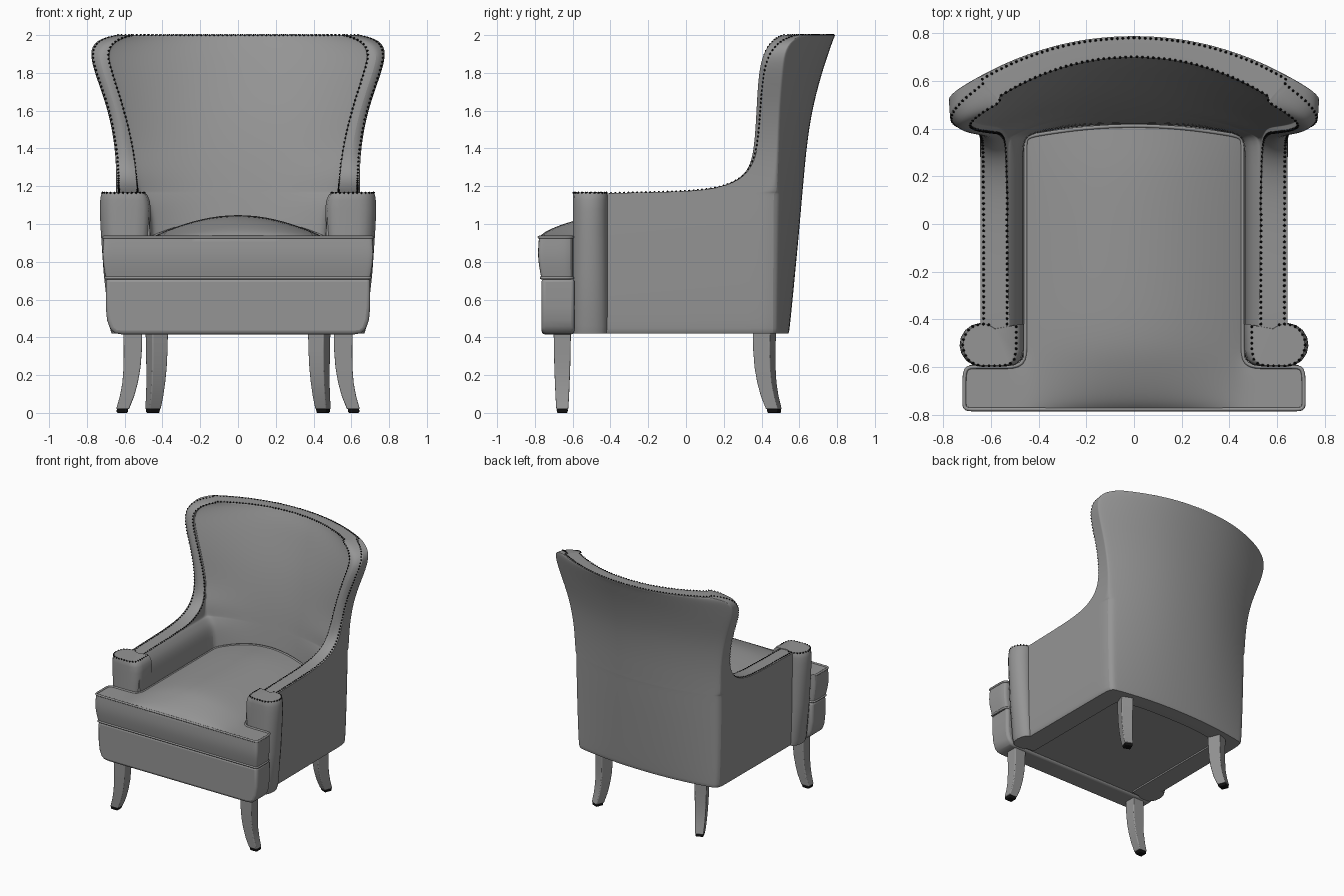
import bpy, bmesh, math
from mathutils import Vector
from mathutils.bvhtree import BVHTree

if "Cube" in bpy.data.objects:
    bpy.data.objects.remove(bpy.data.objects["Cube"])


def material(name, v):
    m = bpy.data.materials.new(name)
    m.diffuse_color = (v, v, v, 1)
    m.use_nodes = True
    m.node_tree.nodes["Principled BSDF"].inputs["Base Color"].default_value = m.diffuse_color
    return m


black = material("black", 0.005)
leather = material("dark_grey", 0.3)


def finish(name, bm, subsurf=0, bevel=0, mirror=False, mat=leather, angle=40):
    bmesh.ops.recalc_face_normals(bm, faces=bm.faces)
    me = bpy.data.meshes.new(name)
    bm.to_mesh(me)
    bm.free()
    ob = bpy.data.objects.new(name, me)
    bpy.context.collection.objects.link(ob)
    me.materials.append(mat)
    if mirror:
        m = ob.modifiers.new("Mirror", 'MIRROR')
        m.use_clip = True
    if bevel:
        b = ob.modifiers.new("Bevel", 'BEVEL')
        b.width, b.segments, b.limit_method = bevel, 3, 'ANGLE'
    if subsurf:
        s = ob.modifiers.new("Subsurf", 'SUBSURF')
        s.levels = s.render_levels = subsurf
    bpy.ops.object.select_all(action='DESELECT')
    ob.select_set(True)
    bpy.context.view_layer.objects.active = ob
    bpy.ops.object.shade_smooth_by_angle(angle=math.radians(angle))
    return ob


def loft(name, rings, **kw):
    bm = bmesh.new()
    vs = [[bm.verts.new(p) for p in r] for r in rings]
    n = len(vs[0])
    for a, b in zip(vs, vs[1:]):
        for i in range(n):
            bm.faces.new((a[i], a[(i + 1) % n], b[(i + 1) % n], b[i]))
    bm.faces.new(vs[0])
    bm.faces.new(vs[-1])
    return finish(name, bm, **kw)


# Back and arms: one U-shaped shell, stacked horizontal half-sections
# z, back y, corner x, corner y, front x, front y, inner back y, inner front x, inner front y
ROWS = [
    (0.42, 0.545, 0.62, 0.48, 0.625, -0.57, 0.41, 0.46, -0.57),
    (0.46, 0.552, 0.63, 0.48, 0.635, -0.57, 0.41, 0.46, -0.57),
    (0.90, 0.595, 0.643, 0.48, 0.645, -0.57, 0.42, 0.46, -0.57),
    (1.08, 0.611, 0.645, 0.481, 0.645, -0.57, 0.446, 0.47, -0.57),
    (1.14, 0.616, 0.645, 0.482, 0.645, -0.57, 0.455, 0.505, -0.57),
    (1.165, 0.6185, 0.645, 0.4825, 0.645, -0.52, 0.459, 0.525, -0.52),
    (1.168, 0.619, 0.645, 0.4825, 0.645, 0.0, 0.4595, 0.53, 0.0),
    (1.195, 0.621, 0.645, 0.483, 0.645, 0.22, 0.464, 0.535, 0.22),
    (1.27, 0.628, 0.645, 0.485, 0.645, 0.34, 0.476, 0.54, 0.34),
    (1.40, 0.640, 0.65, 0.49, 0.648, 0.385, 0.50, 0.555, 0.38),
    (1.60, 0.668, 0.685, 0.497, 0.682, 0.40, 0.55, 0.60, 0.385),
    (1.80, 0.722, 0.76, 0.515, 0.757, 0.415, 0.62, 0.665, 0.395),
    (1.91, 0.760, 0.787, 0.525, 0.783, 0.45, 0.66, 0.695, 0.415),
    (1.975, 0.782, 0.755, 0.56, 0.745, 0.515, 0.69, 0.645, 0.46),
    (2.0, 0.793, 0.65, 0.617, 0.64, 0.60, 0.70, 0.56, 0.51),
]
ARC = (0, 0.25, 0.5, 0.75, 0.92, 1)
SIDE = (0.12, 0.35, 0.65, 0.92, 1)


def strip(z, yb, xc, yc, xf, yf, power):
    pts = [Vector((s * xc, yb - (yb - yc) * s ** power, z)) for s in ARC]
    return pts + [Vector((xc + (xf - xc) * t, yc + (yf - yc) * t, z)) for t in SIDE]


outer, inner = [], []
for z, yb, xc, yc, xf, yf, yi, xi, yif in ROWS:
    outer.append(strip(z, yb, xc, yc, xf, yf, 2.2))
    power = 3.2 - min(1, max(0, (z - 0.9) / 0.9))
    inner.append(strip(z, yi, xi, max(yif + 0.025, 0.36), xi, yif, power))
bm = bmesh.new()
crease = bm.edges.layers.float.new("crease_edge")
grid = []
n = len(outer[0])
for o, i in zip(outer, inner):
    a, b = o[-1], i[-1]
    mid = (a + b) / 2 - Vector((0, 0.012, 0)) + Vector((a.y - b.y, b.x - a.x, 0)) * (0.2 if a.y > b.y else 0)
    grid.append([bm.verts.new(p) for p in o + [mid] + i[::-1]])
for a, b in zip(grid, grid[1:]):
    for k in range(2 * n):
        bm.faces.new((a[k], a[k + 1], b[k + 1], b[k]))
    for k in (n - 1, n + 1):
        bm.edges.get((a[k], b[k]))[crease] = 0.6
for r in (grid[0], grid[-1]):
    for k in range(n - 1):
        bm.faces.new((r[k], r[k + 1], r[2 * n - 1 - k], r[2 * n - k]))
    bm.faces.new((r[n - 1], r[n], r[n + 1]))
    for k in range(2 * n):
        if r is grid[0] or k not in (n - 1, n):
            bm.edges.get((r[k], r[k + 1]))[crease] = 0.75
shell = finish("back_and_arms", bm, subsurf=2, mirror=True, angle=60)

# Scrolled arm fronts
arc = [math.radians(130 - 22 * k) for k in range(11)]
plan = [(0.64 + 0.092 * math.cos(a), -0.507 + 0.092 * math.sin(a)) for a in arc]
plan += [(0.54, -0.598), (0.50, -0.592), (0.472, -0.57), (0.462, -0.53), (0.462, -0.42)]
LEVELS = [(0.42, 0.56, 0.95), (0.46, 0.64, 1), (0.75, 0.86, 1), (0.98, 0.97, 1),
          (1.08, 1, 1), (1.125, 0.985, 1), (1.155, 0.95, 0.99), (1.167, 0.90, 0.95)]


def post_ring(s, z, sx, sy):
    return [(s * (0.59 + (x - 0.59) * sx * (1 if x > 0.59 or z < 1.1 else 2 * sx - 1)),
             -0.51 + (y + 0.51) * sy, z) for x, y in plan]


for s, side in ((1, "right"), (-1, "left")):
    loft("arm_front_" + side, [post_ring(s, *lv) for lv in LEVELS])

# Front rail with rounded lower corners
half = [(0.70, 0.712), (0.70, 0.56), (0.693, 0.49), (0.675, 0.44), (0.65, 0.421), (0.61, 0.415)]
prof = half + [(-x, z) for x, z in half[::-1]]
loft("front_rail", [[(x, y, z) for x, z in prof] for y in (-0.765, -0.59)], bevel=0.02)

# Seat deck underneath
loft("seat_deck", [[(x, y, z) for x, y in ((-0.57, -0.62), (0.57, -0.62), (0.57, 0.47), (-0.57, 0.47))]
                   for z in (0.43, 0.72)])

# T-shaped crowned cushion
XS = [-0.712, -0.67, -0.56, -0.455, -0.39, -0.2, 0, 0.2, 0.39, 0.455, 0.56, 0.67, 0.712]
YS = [-0.778, -0.75, -0.68, -0.60, -0.5, -0.3, -0.05, 0.2, 0.33, 0.415]


def crown(x, y):
    g = min(1, max(0, (y + 0.778) / 0.3)) ** 0.6 * (1 - 0.12 * max(0, (y - 0.2) / 0.2))
    return 0.93 + 0.125 * max(0, 1 - (x / 0.455) ** 2) * g


def cushion_point(x, y, f):
    """f: 0 bottom edge, 1 middle, 2 crowned top"""
    z = (0.715, 0.825, crown(x, y))[f]
    swell = (0.985, 1.012, 1)[f]
    yy = y - 0.05 * (x / 0.455) ** 2 if y > 0.4 else y
    return Vector((x * swell, yy * (swell if y < -0.61 else 1), z))


bm = bmesh.new()
crease = bm.edges.layers.float.new("crease_edge")
layers = [{(x, y): bm.verts.new(cushion_point(x, y, f)) for x in XS for y in YS if abs(x) < 0.46 or y <= -0.6}
          for f in (0, 1, 2)]
right = [(x, YS[0]) for x in XS if x >= 0] + [(XS[-1], y) for y in YS[1:4]]
right += [(x, -0.6) for x in (0.67, 0.56, 0.455)] + [(0.455, y) for y in YS[4:]]
right += [(x, YS[-1]) for x in (0.39, 0.2, 0)]
outline = right + [(-x, y) for x, y in right[-2:0:-1]]
for L in (layers[0], layers[2]):
    for xa, xb in zip(XS, XS[1:]):
        for ya, yb in zip(YS, YS[1:]):
            q = [(xa, ya), (xb, ya), (xb, yb), (xa, yb)]
            if all(p in L for p in q):
                bm.faces.new([L[p] for p in q])
for p, q in zip(outline, outline[1:] + outline[:1]):
    for a, b in zip(layers, layers[1:]):
        bm.faces.new((a[p], a[q], b[q], b[p]))
    for L in (layers[0], layers[2]):
        bm.edges.get((L[p], L[q]))[crease] = 1
for v in [v for v in bm.verts if not v.link_faces]:
    bm.verts.remove(v)
finish("seat_cushion", bm, subsurf=2, angle=50)

# Piping round the cushion's two edges
for name, f in (("upper_piping", 2), ("lower_piping", 0)):
    cu = bpy.data.curves.new(name, 'CURVE')
    cu.dimensions, cu.bevel_depth, cu.bevel_resolution = '3D', 0.008, 2
    cu.materials.append(leather)
    sp = cu.splines.new('NURBS')
    sp.points.add(len(outline) - 1)
    for pt, (x, y) in zip(sp.points, outline):
        pt.co = (*cushion_point(x, y, f), 1)
    sp.use_cyclic_u, sp.order_u, sp.resolution_u = True, 4, 4
    bpy.context.collection.objects.link(bpy.data.objects.new(name, cu))

# Sabre legs with black feet: z, splay, half depth, half width
LEG = [(0.45, 0, 0.05, 0.046), (0.33, 0, 0.048, 0.044), (0.24, 0.004, 0.045, 0.042), (0.16, 0.014, 0.041, 0.039),
       (0.09, 0.03, 0.038, 0.036), (0.02, 0.054, 0.034, 0.032)]
FOOT = [(0.022, 0.054, 0.031, 0.030), (0, 0.056, 0.029, 0.028)]


def leg_rings(rows, s, x, y, ang):
    d = Vector((math.cos(ang), math.sin(ang), 0))
    w = Vector((-d.y, d.x, 0))
    rings = []
    for z, off, hd, hw in rows:
        pts = [Vector((x, y, z)) + d * (off + i * hd) + w * (j * hw)
               for i, j in ((-1, -1), (1, -1), (1, 1), (-1, 1))]
        rings.append([(s * p.x, p.y, p.z) for p in pts])
    return rings


for s, side in ((1, "right"), (-1, "left")):
    for kind, x, y, ang in (("front", 0.557, -0.655, 0), ("rear", 0.43, 0.415, math.radians(68))):
        loft(f"{kind}_leg_{side}", leg_rings(LEG, s, x, y, ang), bevel=0.006)
        loft(f"{kind}_foot_{side}", leg_rings(FOOT, s, x, y, ang), bevel=0.006, mat=black)

# Nail-head trim, snapped to the shell surface
tree = BVHTree.FromObject(shell, bpy.context.evaluated_depsgraph_get())
bm = bmesh.new()


def rounded(path):
    for _ in range(3):
        cut = [p for a, b in zip(path, path[1:]) for p in (a.lerp(b, 0.25), a.lerp(b, 0.75))]
        path = [path[0]] + cut + [path[-1]]
    return [tree.find_nearest(p)[0] for p in path]


def nails(path):
    step, left = 0.023, 0.0
    for a, b in zip(path, path[1:]):
        length = (b - a).length
        while left < length:
            p = a.lerp(b, left / length)
            for s in (1, -1):
                c = bmesh.ops.create_icosphere(bm, subdivisions=1, radius=0.0065)
                bmesh.ops.translate(bm, verts=c["verts"], vec=(s * p.x, p.y, p.z))
            left += step
        left -= length


for A, B, inset in ((outer, inner, 0.12), (inner, outer, 0.02)):
    edge, other = [[Vector((R[6][-1].x, -0.42, 1.167))] + [r[-1] for r in R[6:]] + R[-1][-3::-1] for R in (A, B)]
    nails(rounded([p.lerp(q, inset) for p, q in zip(edge, other)]))
nails([Vector(p) for p in post_ring(1, 1.165, 0.91, 0.96)[1:]])
finish("nail_heads", bm, mat=black)
